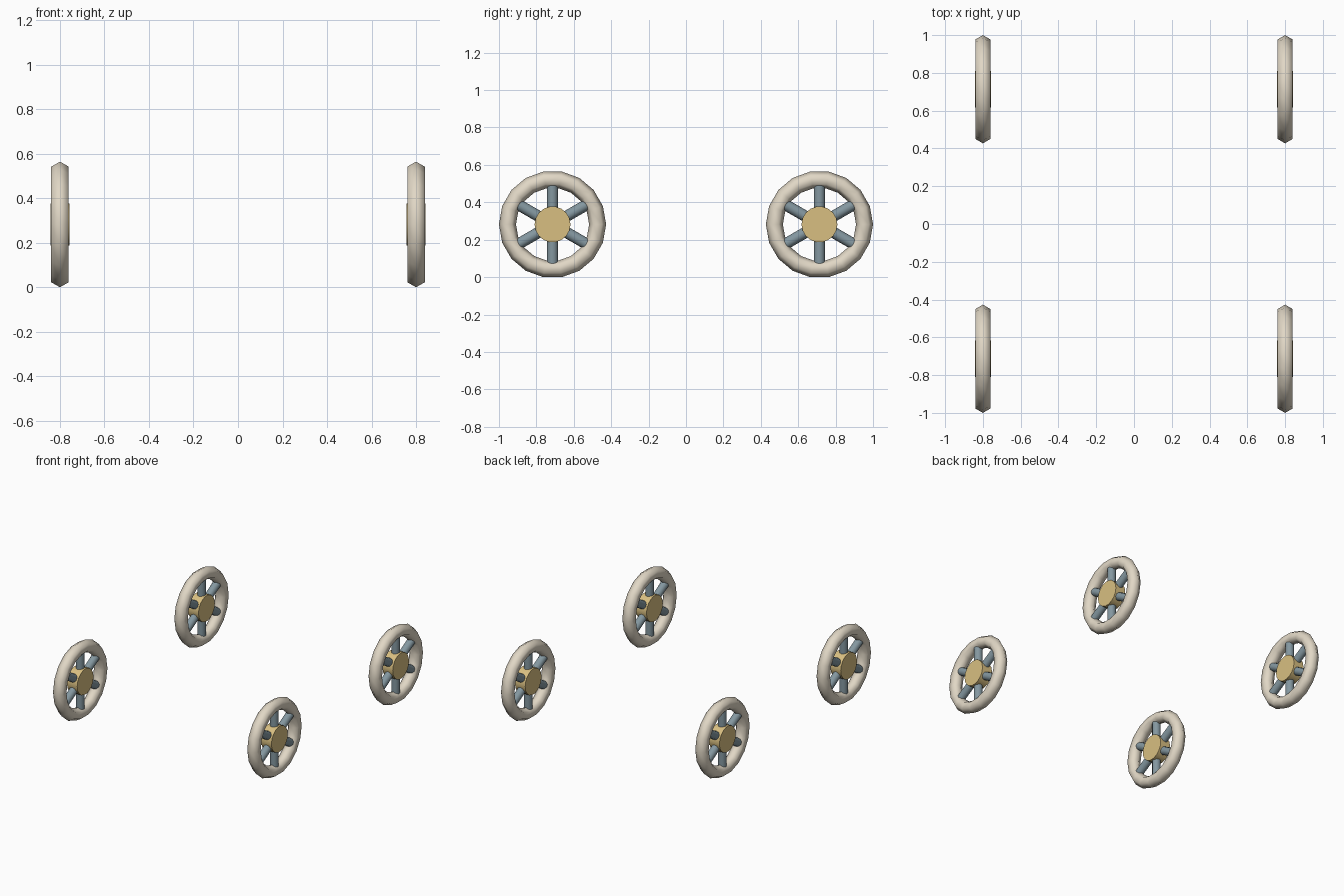
import bpy
from math import radians, pi

if "Cube" in bpy.data.objects:
    bpy.data.objects.remove(bpy.data.objects["Cube"])

WHEEL_X, WHEEL_Y, WHEEL_Z = 0.80, 0.7135, 0.282
RIM_MAJOR, RIM_MINOR = 0.241, 0.0455
HUB_RADIUS, HUB_DEPTH = 0.096, 0.084
SPOKE_RADIUS, SPOKE_SPAN = 0.03, 0.43


def material(name, rgb):
    mat = bpy.data.materials.new(name)
    mat.diffuse_color = (*rgb, 1)
    mat.use_nodes = True
    mat.node_tree.nodes["Principled BSDF"].inputs["Base Color"].default_value = mat.diffuse_color
    return mat


cream = material("cream", (0.75, 0.68, 0.56))
gold = material("gold", (0.69, 0.52, 0.22))
slate = material("slate", (0.23, 0.31, 0.35))


def finish(name, mat, angle):
    obj = bpy.context.object
    obj.name = name
    obj.data.materials.append(mat)
    bpy.ops.object.shade_smooth_by_angle(angle=radians(angle))


def wheel(label, x, y):
    centre = (x, y, WHEEL_Z)

    # Rim: hexagonal section, smoothly shaded
    bpy.ops.mesh.primitive_torus_add(
        major_radius=RIM_MAJOR, minor_radius=RIM_MINOR,
        major_segments=18, minor_segments=6,
        location=centre, rotation=(pi / 2, 0, pi / 2))
    finish(label + "_rim", cream, 75)

    # Hub disc along the axle direction
    bpy.ops.mesh.primitive_cylinder_add(
        vertices=18, radius=HUB_RADIUS, depth=HUB_DEPTH,
        location=centre, rotation=(0, pi / 2, 0))
    finish(label + "_hub", gold, 40)

    # Three bars through the hub make six spokes
    for i in range(3):
        bpy.ops.mesh.primitive_cylinder_add(
            vertices=10, radius=SPOKE_RADIUS, depth=SPOKE_SPAN,
            location=centre, rotation=(i * pi / 3, 0, 0))
        finish(f"{label}_spoke_bar_{i + 1}", slate, 40)


# Four wheels, one at each corner
for end, sy in (("front", -1), ("rear", 1)):
    for side, sx in (("left", -1), ("right", 1)):
        wheel(f"{end}_{side}_wheel", sx * WHEEL_X, sy * WHEEL_Y)
